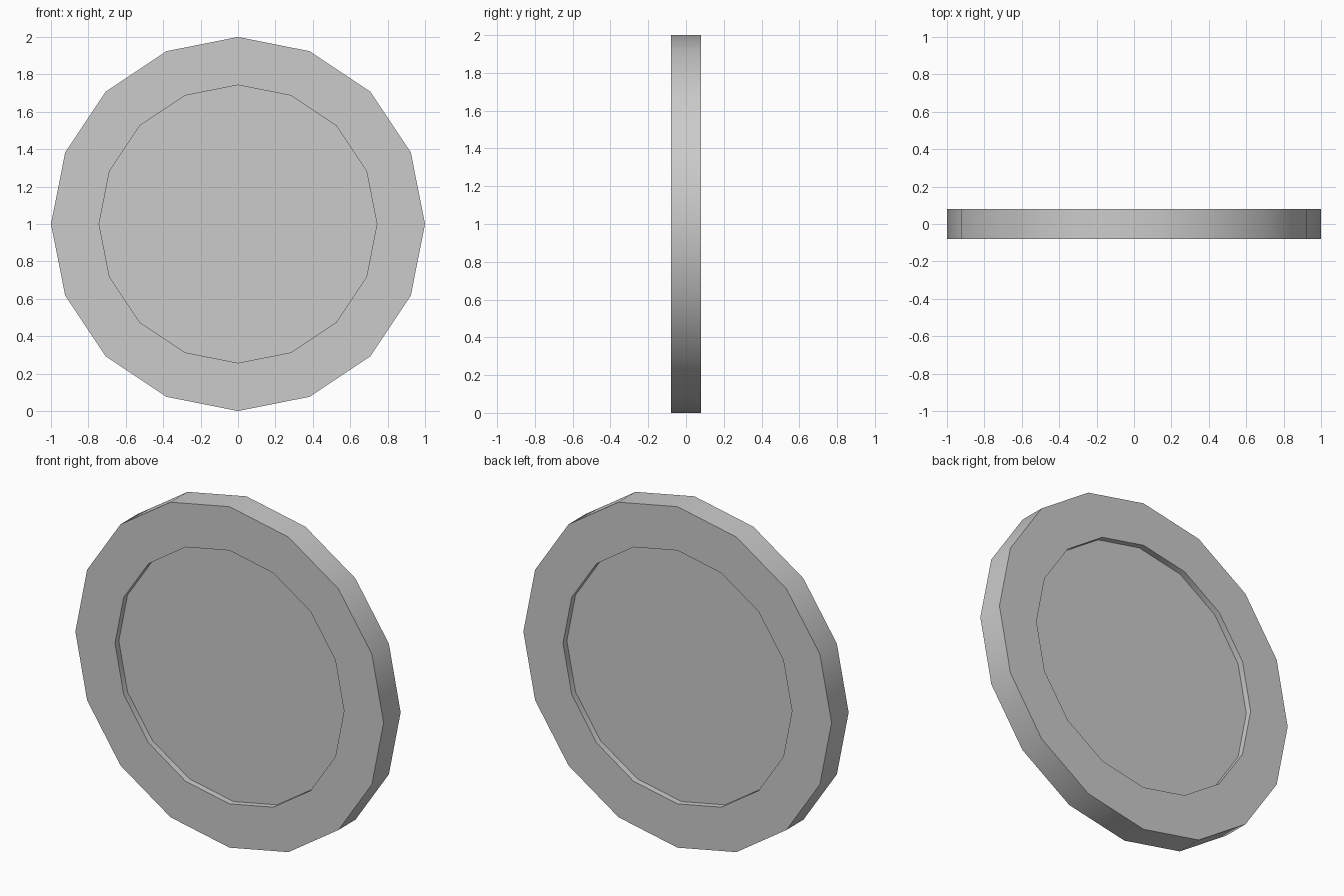
import bpy, bmesh, math
from mathutils import Matrix

if "Cube" in bpy.data.objects:
    bpy.data.objects.remove(bpy.data.objects["Cube"])

SIDES = 16
RADIUS, THICKNESS = 1.0, 0.158
RECESS_RADIUS, RECESS_DEPTH = 0.743, 0.036

# Disc: 16-sided cylinder lying along y, resting on the ground
bm = bmesh.new()
bmesh.ops.create_cone(bm, cap_ends=True, segments=SIDES, radius1=RADIUS,
                      radius2=RADIUS, depth=THICKNESS,
                      matrix=Matrix.Translation((0, 0, 1)) @ Matrix.Rotation(math.pi / 2, 4, 'X'))
bm.normal_update()

# Shallow recess on both faces: inset the caps, then extrude them inward
caps = [f for f in bm.faces if len(f.verts) == SIDES]
inset = (RADIUS - RECESS_RADIUS) * math.cos(math.pi / SIDES)
bmesh.ops.inset_individual(bm, faces=caps, thickness=inset, use_even_offset=True)
for cap in caps:
    inward = -cap.normal * RECESS_DEPTH
    floor = bmesh.ops.extrude_discrete_faces(bm, faces=[cap])["faces"][0]
    bmesh.ops.translate(bm, verts=floor.verts, vec=inward)
bmesh.ops.recalc_face_normals(bm, faces=bm.faces)

mesh = bpy.data.meshes.new("recessed_disc")
bm.to_mesh(mesh)
bm.free()
disc = bpy.data.objects.new("recessed_disc", mesh)
bpy.context.collection.objects.link(disc)

# Smooth rim, sharp edges at the faces
bpy.context.view_layer.objects.active = disc
disc.select_set(True)
bpy.ops.object.shade_smooth_by_angle(angle=math.radians(30))
